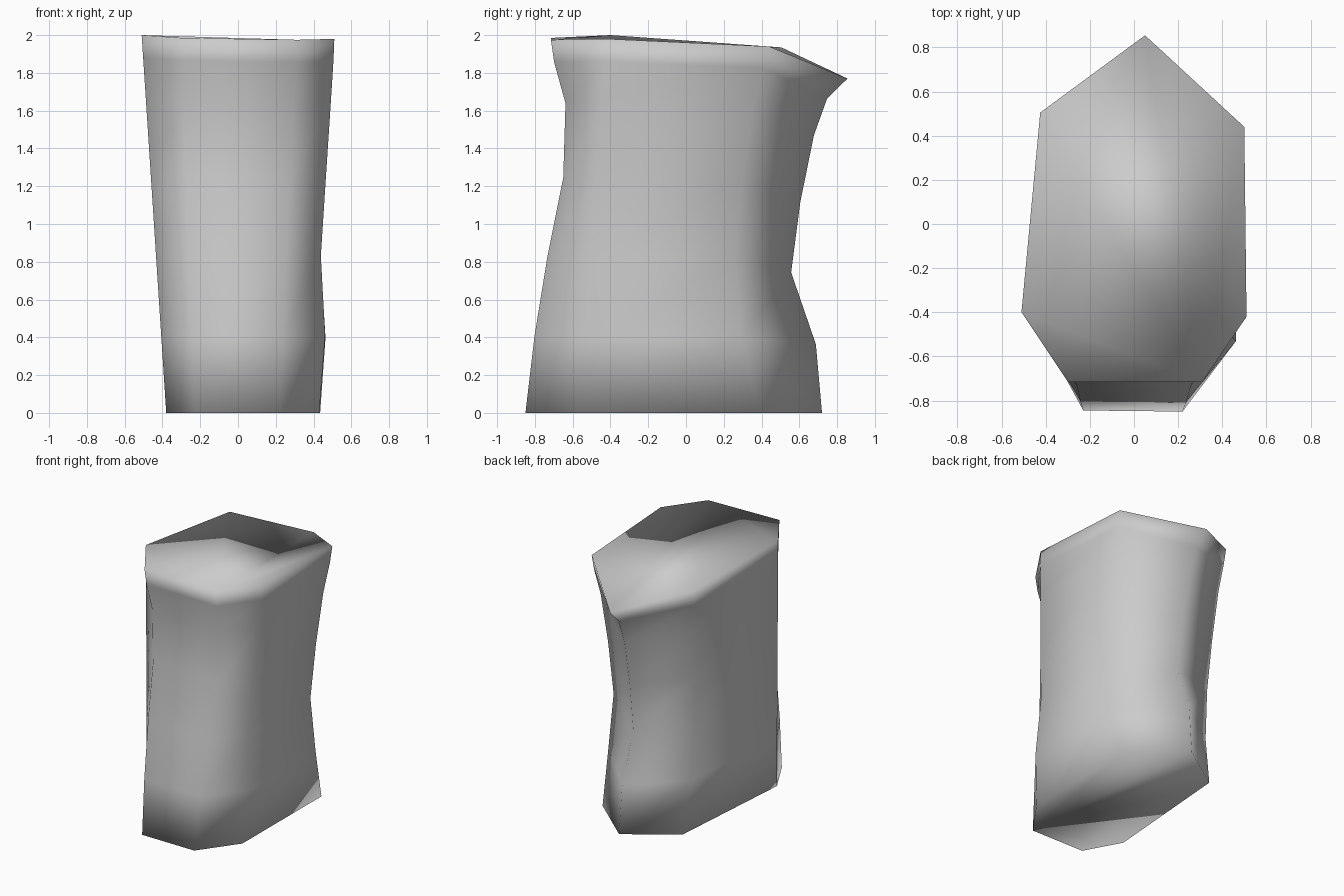
import bpy
import bmesh
from mathutils import Vector

cube = bpy.data.objects.get("Cube")
if cube:
    bpy.data.objects.remove(cube)

# Height of each ring as a fraction of its corner's full height
LEVELS = (0, 0.205, 0.42, 0.63, 0.83, 0.94, 1)

# Bends shared by the corners: one sideways shift per ring
STRAIGHT = (0,) * 7
FRONT = (0, 0.02, 0.06, 0.115, 0.1, 0.025, 0)
BACK = (0, -0.06, -0.22, -0.2, -0.155, -0.1, 0)
SHOULDER = (0, -0.12, -0.155, -0.13, -0.08, -0.02, 0)
FLANK = (0, 0.015, -0.025, -0.015, -0.005, 0, 0)

# Corners, counter-clockwise: foot, top, x bend, y bend, y bend strength
CORNERS = (
    ((0.22, -0.85), (0.31, -0.715, 1.975), STRAIGHT, FRONT, 1),
    ((0.43, -0.56), (0.51, -0.42, 1.98), FLANK, STRAIGHT, 1),
    ((0.435, 0.4), (0.5, 0.44, 1.94), FLANK, SHOULDER, 1),
    ((0.07, 0.72), (0.05, 0.855, 1.77), STRAIGHT, BACK, 1),
    ((-0.3, 0.47), (-0.425, 0.505, 1.935), STRAIGHT, SHOULDER, 0.65),
    ((-0.38, -0.57), (-0.51, -0.4, 2.0), STRAIGHT, STRAIGHT, 1),
    ((-0.23, -0.845), (-0.3, -0.715, 1.985), STRAIGHT, FRONT, 1),
)


def corner_point(corner, level):
    foot, top, bend_x, bend_y, strength = corner
    point = Vector((*foot, 0)).lerp(Vector(top), LEVELS[level])
    return point + Vector((bend_x[level], bend_y[level] * strength, 0))


# Stone column: stacked rings joined by quads
bm = bmesh.new()
rings = [[bm.verts.new(corner_point(c, level)) for c in CORNERS]
         for level in range(len(LEVELS))]
count = len(CORNERS)
for low, high in zip(rings, rings[1:]):
    for i in range(count):
        j = (i + 1) % count
        bm.faces.new((low[i], low[j], high[j], high[i]))

# Top and base: fans from the front corner
for i in range(1, count - 1):
    bm.faces.new((rings[-1][0], rings[-1][i], rings[-1][i + 1]))
    bm.faces.new((rings[0][0], rings[0][i + 1], rings[0][i]))
for face in bm.faces:
    face.smooth = True

mesh = bpy.data.meshes.new("stone_column")
bm.to_mesh(mesh)
bm.free()
column = bpy.data.objects.new("stone_column", mesh)
bpy.context.collection.objects.link(column)

# Plain grey stone
stone = bpy.data.materials.new("grey_stone")
stone.use_nodes = True
colour = (0.6, 0.6, 0.6, 1)
stone.diffuse_color = colour
stone.node_tree.nodes["Principled BSDF"].inputs["Base Color"].default_value = colour
mesh.materials.append(stone)
